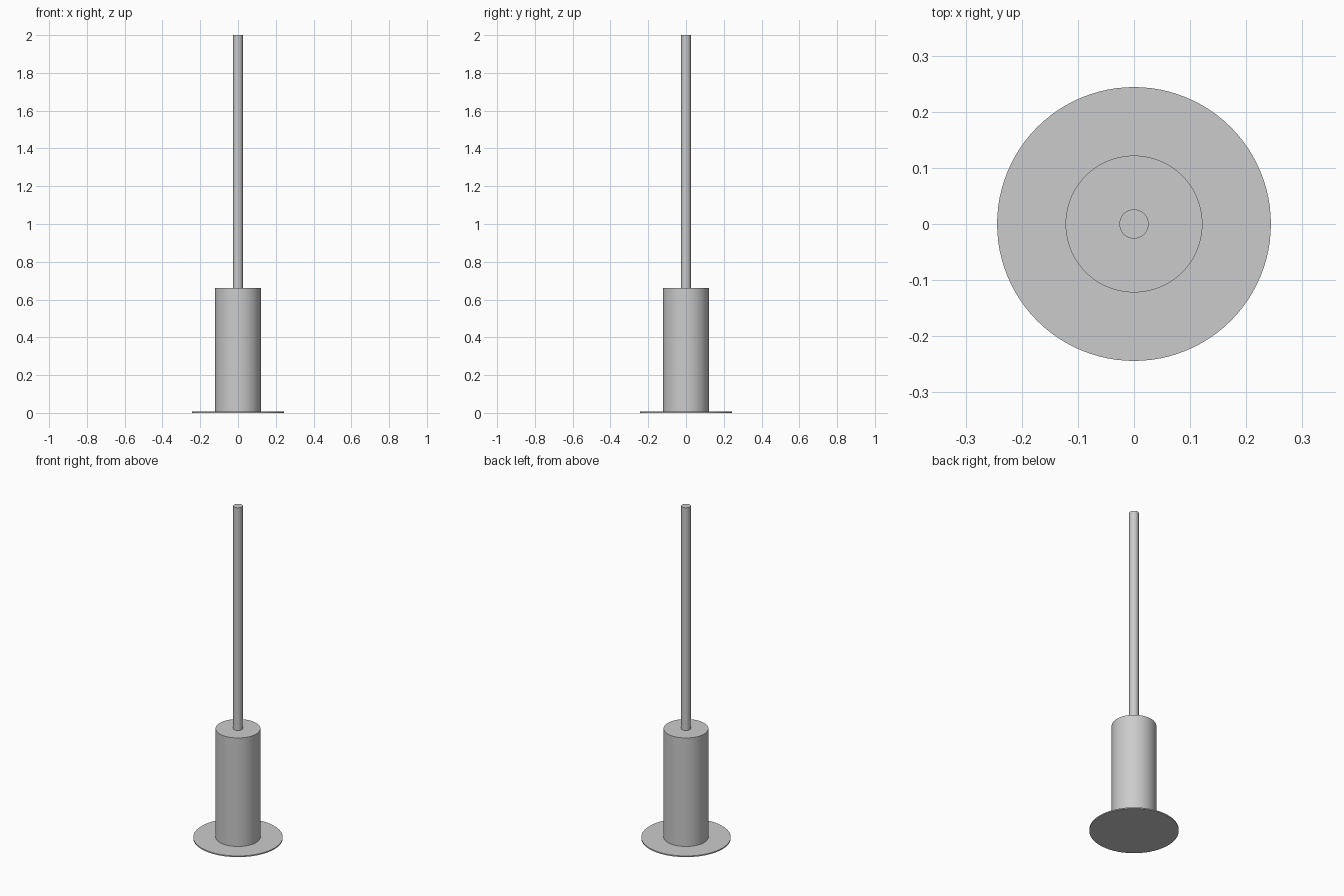
import bpy
import math

cube = bpy.data.objects.get("Cube")
if cube:
    bpy.data.objects.remove(cube, do_unlink=True)

grey = bpy.data.materials.new("light_grey")
grey.use_nodes = True
colour = (0.6, 0.6, 0.6, 1)
grey.diffuse_color = colour
grey.node_tree.nodes["Principled BSDF"].inputs["Base Color"].default_value = colour


def cylinder(name, radius, bottom, top, sides):
    bpy.ops.mesh.primitive_cylinder_add(
        vertices=sides, radius=radius, depth=top - bottom,
        location=(0, 0, (bottom + top) / 2))
    part = bpy.context.object
    part.name = name
    part.data.materials.append(grey)
    bpy.ops.object.shade_smooth_by_angle(angle=math.radians(30))
    return part


# Thin round foot, thick body and slender rod, stacked on one axis
cylinder("base_flange", 0.244, 0, 0.007, 96)
cylinder("body", 0.122, 0.007, 0.66, 96)
cylinder("rod", 0.026, 0.66, 2, 48)
